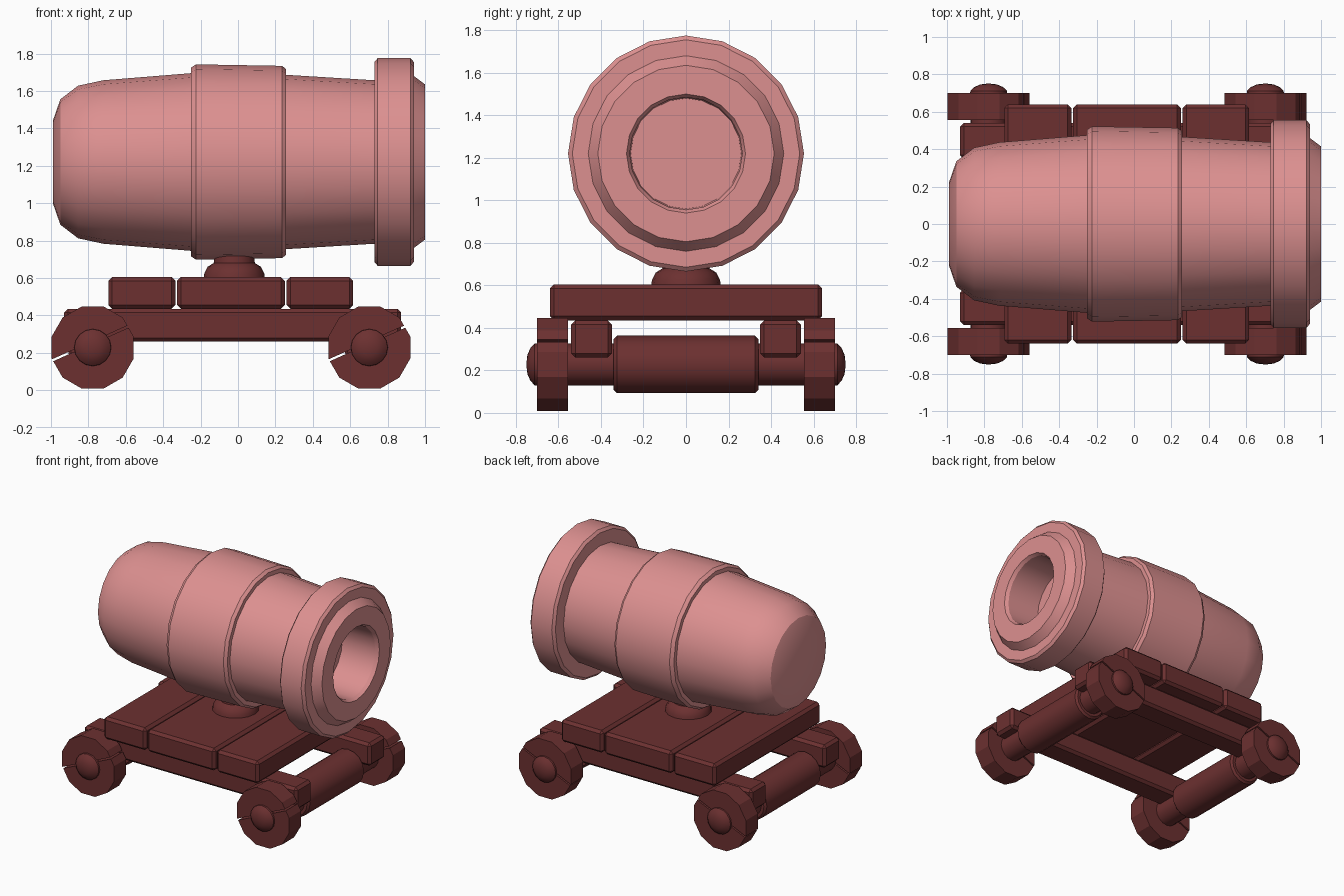
import bpy, bmesh
from math import cos, sin, pi, radians
from mathutils import Vector

if "Cube" in bpy.data.objects:
    bpy.data.objects.remove(bpy.data.objects["Cube"])


def material(name, color):
    m = bpy.data.materials.new(name)
    m.diffuse_color = color
    m.use_nodes = True
    m.node_tree.nodes["Principled BSDF"].inputs["Base Color"].default_value = m.diffuse_color
    return m


PINK = material("barrel_pink", (0.72, 0.28, 0.28, 1))
DARK = material("carriage_red", (0.15, 0.03, 0.03, 1))


def finish(bm, name, mat, angle=28):
    bmesh.ops.recalc_face_normals(bm, faces=bm.faces)
    me = bpy.data.meshes.new(name)
    bm.to_mesh(me)
    bm.free()
    ob = bpy.data.objects.new(name, me)
    bpy.context.collection.objects.link(ob)
    me.materials.append(mat)
    bpy.ops.object.select_all(action='DESELECT')
    ob.select_set(True)
    bpy.context.view_layer.objects.active = ob
    bpy.ops.object.shade_smooth_by_angle(angle=radians(angle))
    return ob


def lathe(profile, axis, center, sides, phase=0.0):
    """Closed solid of revolution from (distance, radius) pairs."""
    bm = bmesh.new()
    rings = []
    for t, r in profile:
        ring = []
        for i in range(sides):
            a = phase + 2 * pi * i / sides
            u, v = r * cos(a), r * sin(a)
            p = {'X': (t, u, v), 'Y': (u, t, v), 'Z': (u, v, t)}[axis]
            ring.append(bm.verts.new(Vector(p) + Vector(center)))
        rings.append(ring)
    for a, b in zip(rings, rings[1:]):
        for i in range(sides):
            j = (i + 1) % sides
            bm.faces.new((a[i], a[j], b[j], b[i]))
    bm.faces.new(rings[0])
    bm.faces.new(rings[-1])
    return bm


def block(name, x0, x1, y0, y1, z0, z1, bevel=0.02):
    bm = bmesh.new()
    bmesh.ops.create_cube(bm, size=1)
    for v in bm.verts:
        v.co = ((x0 + x1) / 2 + v.co.x * (x1 - x0),
                (y0 + y1) / 2 + v.co.y * (y1 - y0),
                (z0 + z1) / 2 + v.co.z * (z1 - z0))
    bmesh.ops.bevel(bm, geom=list(bm.edges), offset=bevel, segments=1,
                    affect='EDGES', profile=0.5)
    return finish(bm, name, DARK)


# Barrel with rounded breech, centre band, muzzle ring and bore
barrel = [(-0.99, 0.22), (-0.95, 0.335), (-0.855, 0.408), (-0.72, 0.437),
          (-0.25, 0.475), (-0.25, 0.505), (-0.225, 0.522), (0.235, 0.514),
          (0.257, 0.497), (0.257, 0.466), (0.73, 0.437), (0.73, 0.535),
          (0.747, 0.555), (0.922, 0.555), (0.94, 0.535), (0.94, 0.46),
          (1.0, 0.415), (1.0, 0.28), (0.975, 0.265), (0.7, 0.26)]
finish(lathe(barrel, 'X', (0, 0, 1.22), 20), "barrel", PINK)

# Swivel mount under the barrel
mount = [(0.59, 0.165), (0.625, 0.16), (0.66, 0.142), (0.68, 0.11), (0.73, 0.105)]
finish(lathe(mount, 'Z', (-0.02, 0, 0), 16), "swivel_mount", DARK, 40)

# Deck planks
for i, (x0, x1) in enumerate([(-0.693, -0.335), (-0.325, 0.25), (0.26, 0.615)]):
    block(f"deck_plank_{i + 1}", x0, x1, -0.64, 0.64, 0.435, 0.605)

# Side rails
for side, (y0, y1) in {"front": (-0.54, -0.348), "back": (0.348, 0.54)}.items():
    block(f"{side}_rail", -0.93, 0.872, y0, y1, 0.26, 0.435)

# Axles, split wheels and domed hub caps
WZ = 0.228
for end, x in (("rear", -0.777), ("muzzle", 0.702)):
    axle = [(-0.6, 0.098), (-0.34, 0.098), (-0.34, 0.12), (-0.325, 0.135),
            (0.325, 0.135), (0.34, 0.12), (0.34, 0.098), (0.6, 0.098)]
    finish(lathe(axle, 'Y', (x, 0, WZ), 16), f"{end}_axle", DARK)
    for side, s in (("front", -1), ("back", 1)):
        wheel = [(s * 0.555, 0.227), (s * 0.555 + s * 0.145, 0.227)]
        # Each wheel is two halves parted by a thin slanted gap
        n = Vector((-sin(radians(24)), 0, cos(radians(24))))
        for half, k in (("upper", 1), ("lower", -1)):
            bm = lathe(wheel, 'Y', (x, 0, WZ), 12, pi / 12)
            bm.normal_update()
            cut = bmesh.ops.bisect_plane(
                bm, geom=bm.verts[:] + bm.edges[:] + bm.faces[:],
                plane_co=Vector((x, 0, WZ)) + n * (0.025 + k * 0.006),
                plane_no=n * k, clear_inner=True)
            edges = [e for e in cut['geom_cut'] if isinstance(e, bmesh.types.BMEdge)]
            bmesh.ops.holes_fill(bm, edges=edges, sides=0)
            finish(bm, f"{end}_{side}_wheel_{half}", DARK)
        cap = [(s * 0.69, 0.1), (s * 0.712, 0.098), (s * 0.732, 0.077),
               (s * 0.746, 0.045), (s * 0.75, 0.012)]
        finish(lathe(cap, 'Y', (x, 0, WZ), 16), f"{end}_{side}_hub_cap", DARK, 40)
